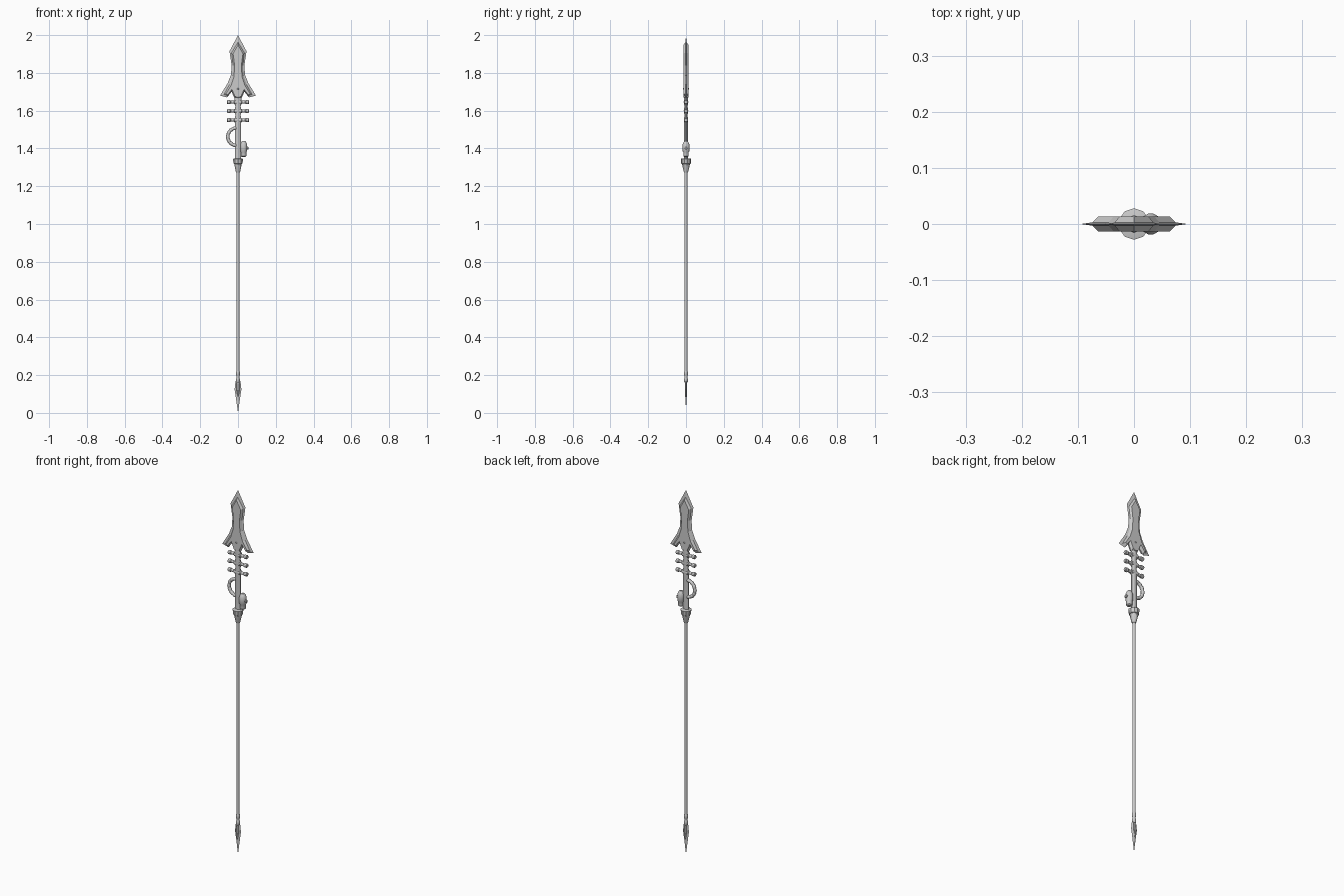
import bpy, bmesh, math

if "Cube" in bpy.data.objects:
    bpy.data.objects.remove(bpy.data.objects["Cube"])


def finish(name, bm, smooth=True):
    bmesh.ops.remove_doubles(bm, verts=bm.verts, dist=1e-5)
    bmesh.ops.recalc_face_normals(bm, faces=bm.faces)
    me = bpy.data.meshes.new(name)
    bm.to_mesh(me)
    bm.free()
    ob = bpy.data.objects.new(name, me)
    bpy.context.collection.objects.link(ob)
    if smooth:
        bpy.ops.object.select_all(action='DESELECT')
        bpy.context.view_layer.objects.active = ob
        ob.select_set(True)
        bpy.ops.object.shade_smooth_by_angle(angle=math.radians(35))
    return ob


def lathe(name, profile, n=12, at=(0, 0, 0), along_x=False, squash=1.0):
    """Closed solid from (radius, height) pairs, around z or x."""
    bm = bmesh.new()
    rings = []
    for r, h in profile:
        ring = []
        for i in range(n):
            a = 2 * math.pi * (i + 0.5) / n
            u, v = r * math.cos(a), r * math.sin(a) * squash
            p = (h, v, u) if along_x else (u, v, h)
            ring.append(bm.verts.new([p[k] + at[k] for k in range(3)]))
        rings.append(ring)
    for a, b in zip(rings, rings[1:]):
        for i in range(n):
            j = (i + 1) % n
            bm.faces.new((a[i], a[j], b[j], b[i]))
    bm.faces.new(rings[0])
    bm.faces.new(rings[-1])
    return finish(name, bm)


def blade(name, layers):
    """Symmetric flat blade: right-half outlines stacked inward at half depth y."""
    bm = bmesh.new()
    for side in (-1, 1):
        loops = []
        for half, y in layers:
            full = half + [(-x, z) for x, z in half[-2:0:-1]]
            loops.append([bm.verts.new((x, side * y, z)) for x, z in full])
        n = len(loops[0])
        for a, b in zip(loops, loops[1:]):
            for i in range(n):
                j = (i + 1) % n
                bm.faces.new((a[i], a[j], b[j], b[i]))
        bm.faces.new(loops[-1])
    return finish(name, bm, smooth=False)


# Barbed spear head: thin cutting edge around a thick chamfered core
edge = [(0, 2.0), (0.045, 1.915), (0.034, 1.84), (0.037, 1.79), (0.055, 1.745),
        (0.095, 1.68), (0.058, 1.67), (0.034, 1.70), (0.018, 1.665), (0, 1.66)]
core = [(0, 1.962), (0.034, 1.907), (0.026, 1.84), (0.029, 1.785), (0.045, 1.738),
        (0.074, 1.686), (0.056, 1.675), (0.033, 1.706), (0.017, 1.668), (0, 1.663)]
face = [(0, 1.948), (0.026, 1.902), (0.018, 1.84), (0.021, 1.78), (0.036, 1.734),
        (0.064, 1.69), (0.054, 1.684), (0.032, 1.714), (0.016, 1.675), (0, 1.67)]
blade("spear_head", [(edge, 0), (core, 0.003), (face, 0.0135)])

# Rivet on the front and back of the head
bm = bmesh.new()
bmesh.ops.create_uvsphere(bm, u_segments=12, v_segments=8, radius=0.009)
bmesh.ops.scale(bm, vec=(1, 1.8, 1), verts=bm.verts)
bmesh.ops.translate(bm, vec=(0, 0, 1.715), verts=bm.verts)
finish("rivet", bm)

# Flattened neck between head and collar
lathe("neck", [(0.016, 1.34), (0.016, 1.53), (0.02, 1.55), (0.014, 1.575),
               (0.021, 1.6), (0.014, 1.622), (0.021, 1.645), (0.016, 1.68)],
      n=12, squash=0.6)

# Three crossbars with thicker ends
for k, z in enumerate((1.55, 1.598, 1.645)):
    half = [(0.008, -0.058), (0.011, -0.055), (0.011, -0.042), (0.008, -0.038),
            (0.008, -0.022), (0.012, -0.018)]
    lathe(f"crossbar_{k + 1}", half + [(r, -h) for r, h in reversed(half)],
          n=12, at=(0, 0, z), along_x=True)

# Ribbed hose loop on the left
cu = bpy.data.curves.new("hose", 'CURVE')
cu.dimensions = '3D'
cu.bevel_depth = 0.0095
cu.bevel_resolution = 2
cu.use_fill_caps = True
sp = cu.splines.new('POLY')
steps = 28
sp.points.add(steps)
for i, p in enumerate(sp.points):
    a = math.pi / 2 + math.pi * i / steps
    p.co = (-0.008 + 0.046 * math.cos(a), 0, 1.462 + 0.046 * math.sin(a), 1)
    p.radius = 0.8 if i % 4 == 0 else 1.0
hose = bpy.data.objects.new("hose", cu)
bpy.context.collection.objects.link(hose)
bpy.ops.object.select_all(action='DESELECT')
bpy.context.view_layer.objects.active = hose
hose.select_set(True)
bpy.ops.object.convert(target='MESH')

# Small canister on the right, with its side button
lathe("canister", [(0.01, 1.355), (0.015, 1.36), (0.015, 1.38), (0.019, 1.387),
                   (0.019, 1.42), (0.014, 1.432), (0.008, 1.44)],
      n=12, at=(0.03, 0, 0))
lathe("canister_button", [(0.009, 0.045), (0.009, 0.052), (0.006, 0.055)],
      n=10, at=(0, 0, 1.402), along_x=True)

# Tapered collar
lathe("collar", [(0.010, 1.272), (0.013, 1.28), (0.021, 1.318), (0.025, 1.32),
                 (0.028, 1.345), (0.016, 1.348)], n=10)

# Shaft and lower ferrule
lathe("shaft", [(0.008, 0.18), (0.008, 1.29)], n=12)
lathe("ferrule", [(0.007, 0.16), (0.010, 0.165), (0.010, 0.182), (0.008, 0.186),
                  (0.008, 0.195), (0.010, 0.199), (0.010, 0.217), (0.008, 0.221)], n=12)

# Butt spike with recessed slot
s_edge = [(0, 0.0), (0.009, 0.065), (0.018, 0.125), (0.013, 0.168), (0, 0.172)]
s_core = [(0, 0.08), (0.006, 0.095), (0.012, 0.13), (0.010, 0.163), (0, 0.168)]
s_rim = [(0, 0.09), (0.004, 0.1), (0.009, 0.13), (0.007, 0.16), (0, 0.164)]
s_slot = [(0, 0.1), (0.002, 0.106), (0.005, 0.13), (0.004, 0.152), (0, 0.156)]
blade("butt_spike", [(s_edge, 0), (s_core, 0.0025), (s_rim, 0.006), (s_slot, 0.003)])
